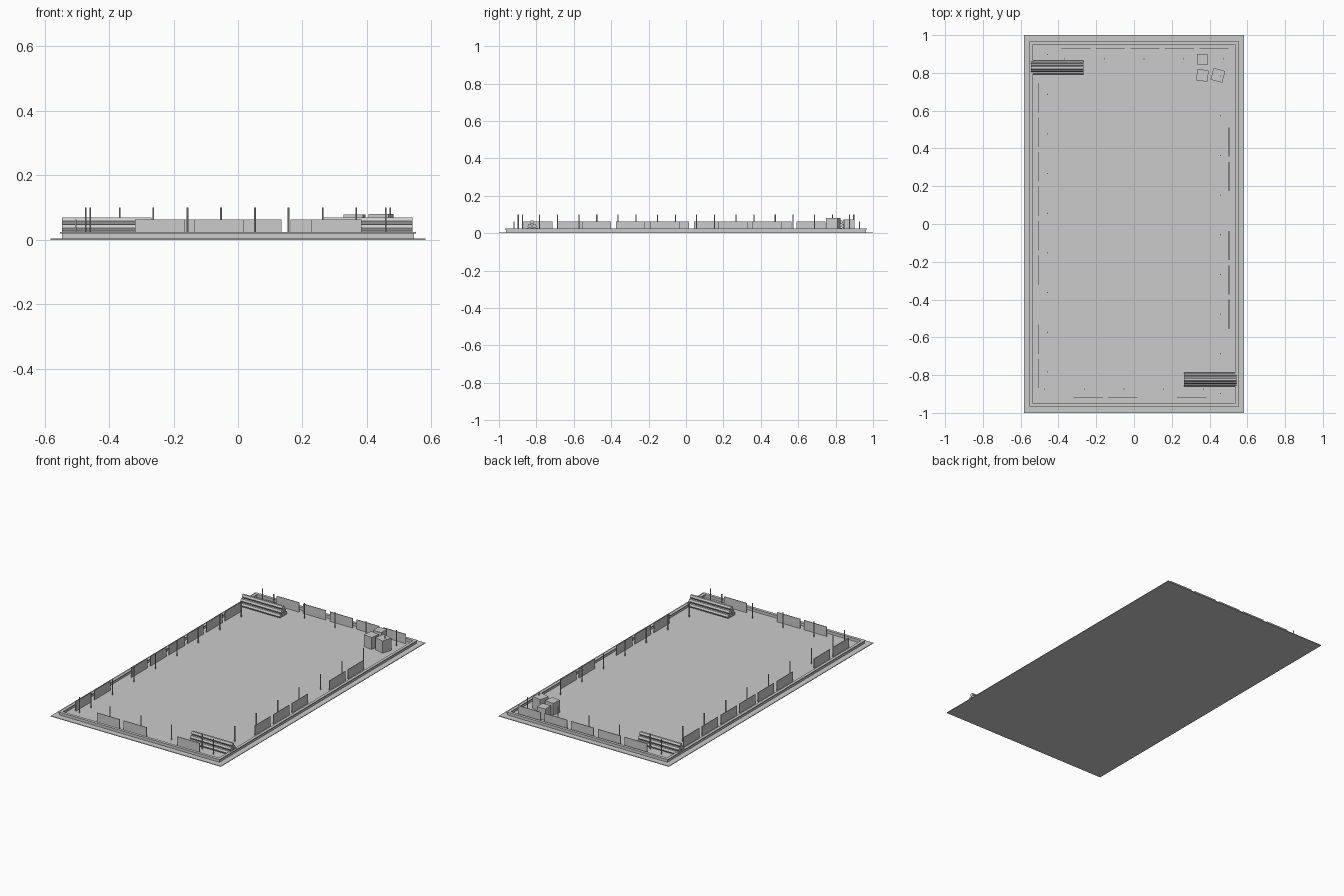
import bpy, bmesh, math
from mathutils import Matrix

if "Cube" in bpy.data.objects:
    bpy.data.objects.remove(bpy.data.objects["Cube"])

FLOOR = 0.004


def make_object(name, bm):
    bmesh.ops.recalc_face_normals(bm, faces=bm.faces[:])
    mesh = bpy.data.meshes.new(name)
    bm.to_mesh(mesh)
    bm.free()
    obj = bpy.data.objects.new(name, mesh)
    bpy.context.collection.objects.link(obj)
    return obj


def box(name, x, y, sx, sy, z0, z1, turn=0):
    bm = bmesh.new()
    m = (Matrix.Translation((x, y, (z0 + z1) / 2))
         @ Matrix.Rotation(math.radians(turn), 4, 'Z')
         @ Matrix.Diagonal((sx, sy, z1 - z0, 1)))
    bmesh.ops.create_cube(bm, size=1, matrix=m)
    return make_object(name, bm)


def cylinder(name, x, y, z, radius, length, sides, rot):
    bm = bmesh.new()
    bmesh.ops.create_cone(bm, cap_ends=True, segments=sides, radius1=radius,
                          radius2=radius, depth=length,
                          matrix=Matrix.Translation((x, y, z)) @ rot)
    return make_object(name, bm)


# ground sheet
box("ground", 0, 0, 1.164, 2, 0, FLOOR)

# low perimeter wall with a slightly wider coping, swept around the rectangle
profile = [(-0.008, FLOOR), (0, FLOOR), (0, 0.019), (0.005, 0.019),
           (0.005, 0.024), (-0.013, 0.024), (-0.013, 0.019), (-0.008, 0.019)]
bm = bmesh.new()
rings = []
for cx, cy in ((1, 1), (-1, 1), (-1, -1), (1, -1)):
    rings.append([bm.verts.new((cx * (0.547 + o), cy * (0.963 + o), z))
                  for o, z in profile])
n = len(profile)
for i in range(4):
    a, b = rings[i], rings[(i + 1) % 4]
    for j in range(n):
        k = (j + 1) % n
        bm.faces.new((a[j], b[j], b[k], a[k]))
make_object("perimeter_wall", bm)

# thin upright panels, with some gaps along each side
STEP, WIDTH, THICK, TOP = 0.1825, 0.155, 0.004, 0.063
for i in (0, 1, 3):
    box("front_panel", -0.242 + STEP * i, -0.92, WIDTH, THICK, FLOOR, TOP)
for i in range(5):
    box("back_panel", -0.307 + STEP * i, 0.928, WIDTH, THICK, FLOOR, TOP)
for i in (0, 1, 2, 3, 4, 5, 7, 8):
    box("left_panel", -0.504, 0.668 - STEP * i, THICK, WIDTH, FLOOR, TOP)
for i in (0, 1, 3, 4, 5):
    box("right_panel", 0.503, 0.434 - STEP * i, THICK, WIDTH, FLOOR, TOP)

# slim poles; opposite sides are the same layout turned half a circle
spots = [(-0.473 + 0.21 * i, -0.874) for i in range(5)]
spots += [(-0.459, 0.897 - 0.21 * i) for i in range(9)]
for x, y in spots:
    for s in (1, -1):
        cylinder("pole", s * x, s * y, (FLOOR + 0.1) / 2, 0.003,
                 0.1 - FLOOR, 6, Matrix())

# pyramid stacks of six-sided logs
R = 0.0122
lying = Matrix.Rotation(math.pi / 2, 4, 'Y')
for px, py in ((0.403, -0.823), (-0.407, 0.828)):
    for row in range(3):
        for i in range(3 - row):
            y = py + (i - (2 - row) / 2) * 2 * R
            z = FLOOR + R + row * R * math.sqrt(3)
            cylinder("log", px, y, z, R, 0.278, 6, lying)

# three crates in the back right corner
for x, y, size, top, turn in ((0.362, 0.872, 0.056, 0.074, 2),
                              (0.362, 0.787, 0.06, 0.078, -8),
                              (0.444, 0.787, 0.064, 0.08, -15)):
    box("crate", x, y, size, size, FLOOR, top, turn)
